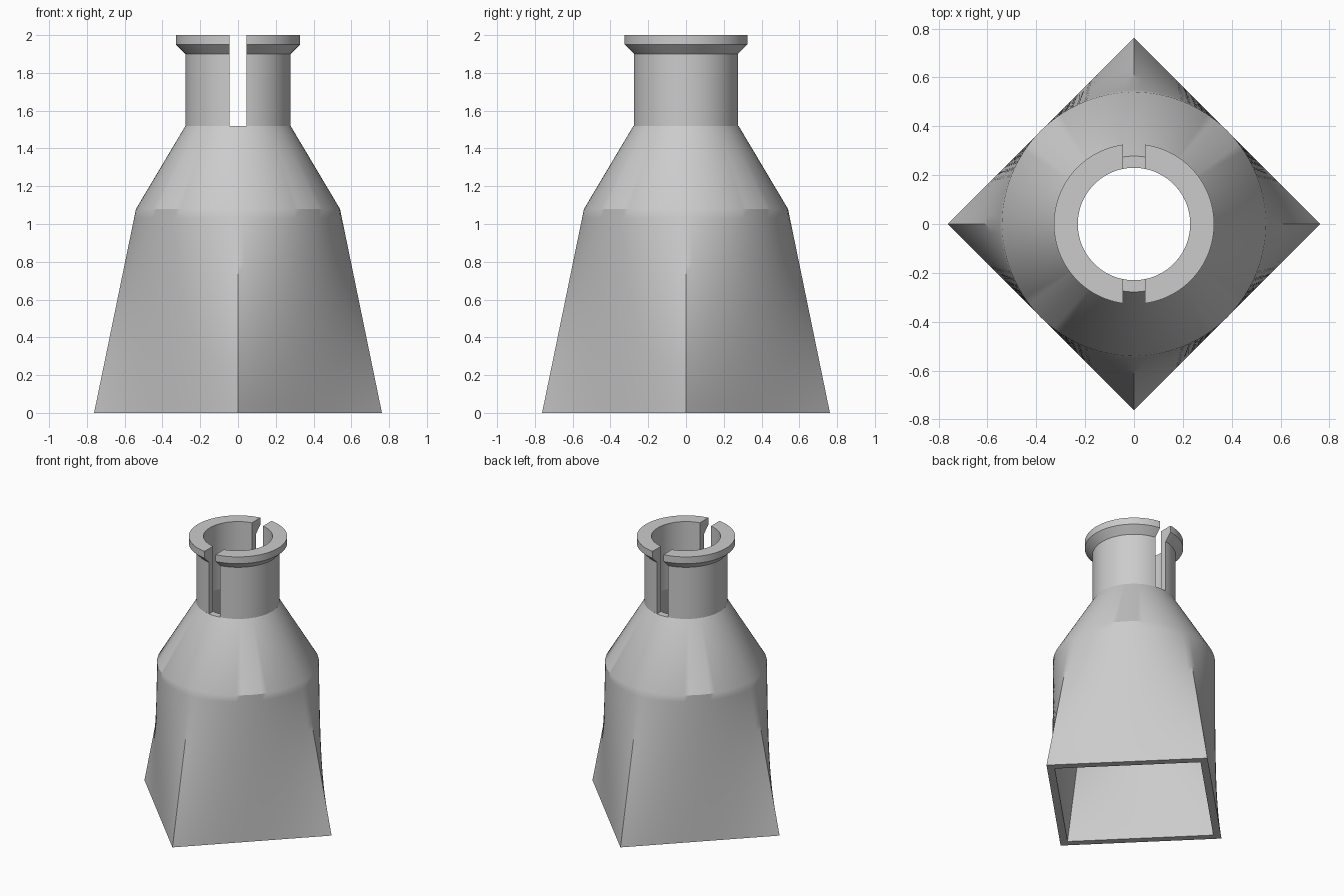
import bpy, bmesh, math

if "Cube" in bpy.data.objects:
    bpy.data.objects.remove(bpy.data.objects["Cube"], do_unlink=True)

SEGMENTS = 96
SLOT_HALF = 0.045
SHOULDER_Z, NECK_Z, TOP_Z = 1.08, 1.52, 2.0

grey = bpy.data.materials.new("light grey")
grey.use_nodes = True
colour = (0.6, 0.6, 0.6, 1)
grey.diffuse_color = colour
grey.node_tree.nodes["Principled BSDF"].inputs["Base Color"].default_value = colour


def circle(r, z):
    step = math.tau / SEGMENTS
    return [(r * math.cos(i * step), r * math.sin(i * step), z) for i in range(SEGMENTS)]


def diamond(r, z):
    """Square with its corners on the axes, evenly divided."""
    points, side = [], SEGMENTS // 4
    for quarter in range(4):
        a = quarter * math.pi / 2
        c, s = math.cos(a), math.sin(a)
        for i in range(side):
            t = i / side
            x, y = r * (1 - t), r * t
            points.append((x * c - y * s, x * s + y * c, z))
    return points


def blend(low, high, steps):
    return [[tuple(a + (b - a) * k / steps for a, b in zip(p, q))
             for p, q in zip(low, high)] for k in range(steps + 1)]


def skin(bm, rings, around, along):
    """Bridge neighbouring rings with quads, closing either direction on request."""
    grid = [[bm.verts.new(p) for p in ring] for ring in rings]
    rows, cols = len(grid), len(grid[0])
    for j in range(rows if along else rows - 1):
        for i in range(cols if around else cols - 1):
            a, b = grid[j], grid[(j + 1) % rows]
            n = (i + 1) % cols
            bm.faces.new((a[i], a[n], b[n], b[i]))
    return grid


def finish(bm, name):
    bmesh.ops.recalc_face_normals(bm, faces=bm.faces)
    mesh = bpy.data.meshes.new(name)
    bm.to_mesh(mesh)
    bm.free()
    mesh.materials.append(grey)
    obj = bpy.data.objects.new(name, mesh)
    bpy.context.collection.objects.link(obj)
    bpy.ops.object.select_all(action="DESELECT")
    obj.select_set(True)
    bpy.context.view_layer.objects.active = obj
    bpy.ops.object.shade_smooth_by_angle(angle=math.radians(30))


# Hollow body: square foot lofted to a round shoulder, then a cone up to the neck
outer = blend(diamond(0.762, 0), circle(0.54, SHOULDER_Z), 22) + [circle(0.278, NECK_Z)]
inner = blend(diamond(0.69, 0), circle(0.49, SHOULDER_Z), 22) + [circle(0.23, NECK_Z)]
bm = bmesh.new()
skin(bm, outer + inner[::-1], around=True, along=True)
finish(bm, "body_shell")

# Neck: two half collars with a flared lip, parted by a slot at front and back
profile = [(0.278, NECK_Z), (0.278, 1.9), (0.328, 1.95), (0.328, TOP_Z),
           (0.23, TOP_Z), (0.23, 1.95), (0.23, 1.9), (0.23, NECK_Z)]
for side, name in ((1, "neck_half_left"), (-1, "neck_half_right")):
    rings = []
    for r, z in profile:
        reach = math.acos(SLOT_HALF / r)
        angles = [reach * (2 * i / 48 - 1) for i in range(49)]
        rings.append([(side * r * math.cos(a), r * math.sin(a), z) for a in angles])
    bm = bmesh.new()
    grid = skin(bm, rings, around=False, along=False)
    # Flat slot walls: the lip and shaft sections
    for end in (0, -1):
        c = [row[end] for row in grid]
        bm.faces.new((c[0], c[1], c[6], c[7]))
        bm.faces.new((c[1], c[2], c[5], c[6]))
        bm.faces.new((c[2], c[3], c[4], c[5]))
    finish(bm, name)
